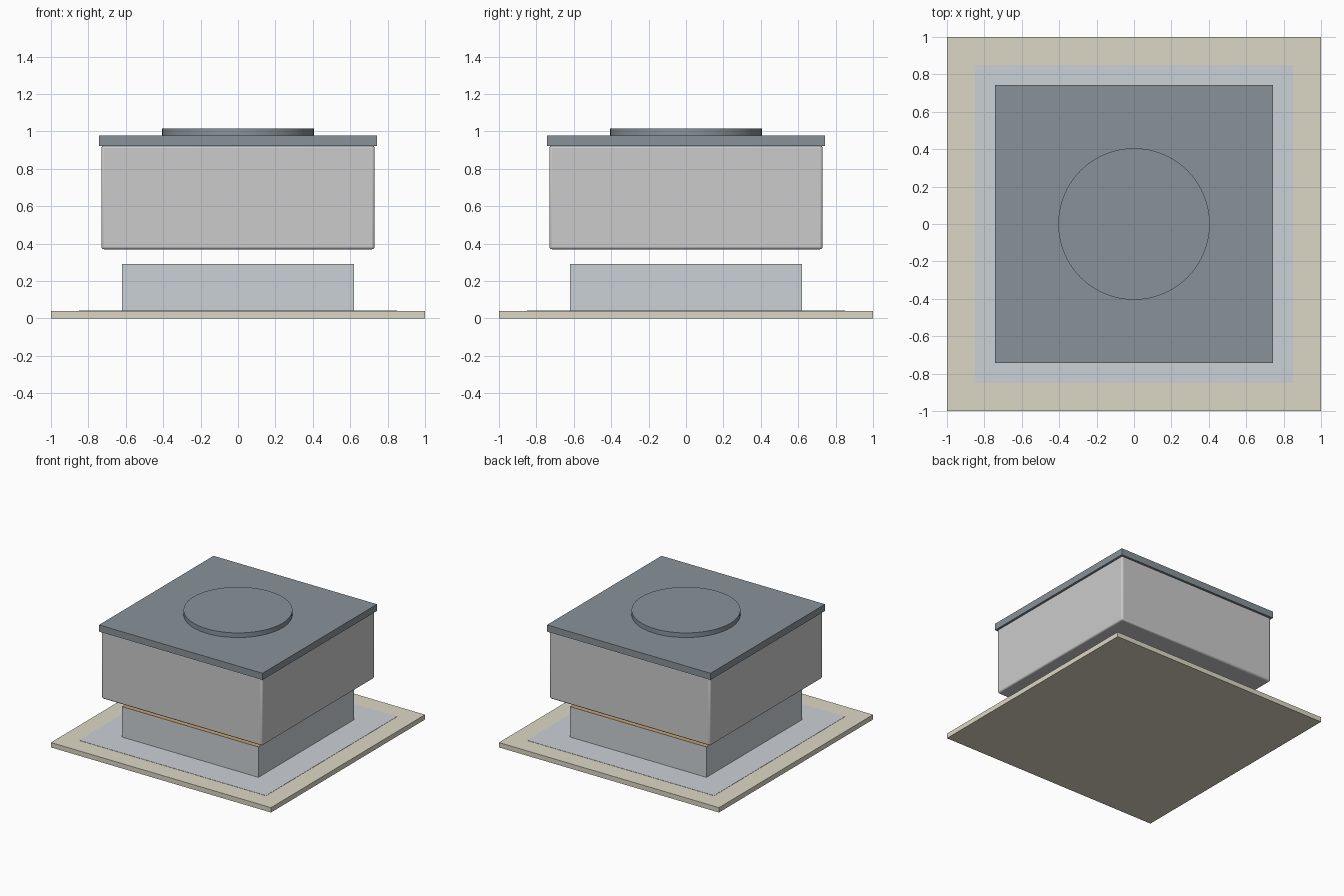
import bpy

if "Cube" in bpy.data.objects:
    bpy.data.objects.remove(bpy.data.objects["Cube"])


def material(name, rgb):
    m = bpy.data.materials.new(name)
    m.diffuse_color = (*rgb, 1)
    m.use_nodes = True
    m.node_tree.nodes["Principled BSDF"].inputs["Base Color"].default_value = m.diffuse_color
    return m


roof_tan = material("roof_tan", (0.72, 0.68, 0.56))
pale_metal = material("pale_metal", (0.60, 0.64, 0.68))
wood = material("wood", (0.55, 0.36, 0.17))
slate = material("slate", (0.25, 0.29, 0.32))


def slab(name, half, z0, z1, mat=None, bevel=0):
    """Square block from z0 to z1, optionally with rounded edges."""
    bpy.ops.mesh.primitive_cube_add(size=1, location=(0, 0, (z0 + z1) / 2))
    ob = bpy.context.object
    ob.name = name
    ob.scale = (2 * half, 2 * half, z1 - z0)
    bpy.ops.object.transform_apply(location=False, rotation=False, scale=True)
    if mat:
        ob.data.materials.append(mat)
    if bevel:
        bpy.ops.object.shade_smooth_by_angle()
        mod = ob.modifiers.new("rounded_edges", 'BEVEL')
        mod.width = bevel
        mod.segments = 3
    return ob


# Roof patch, thin flashing sheet and raised curb with wooden top
slab("roof_deck", 1.0, 0, 0.04, roof_tan)
slab("flashing", 0.85, 0.038, 0.042, pale_metal)
slab("curb", 0.62, 0.04, 0.288, pale_metal)
slab("curb_nailer", 0.62, 0.288, 0.292, wood)

# Housing with softened edges, and its overhanging lid
slab("housing", 0.73, 0.37, 0.925, bevel=0.013)
slab("lid", 0.743, 0.922, 0.977, slate)

# Round cap on the lid
bpy.ops.mesh.primitive_cylinder_add(vertices=64, radius=0.405, depth=0.04,
                                    location=(0, 0, 0.995))
cap = bpy.context.object
cap.name = "round_cap"
cap.data.materials.append(slate)
bpy.ops.object.shade_smooth_by_angle()
